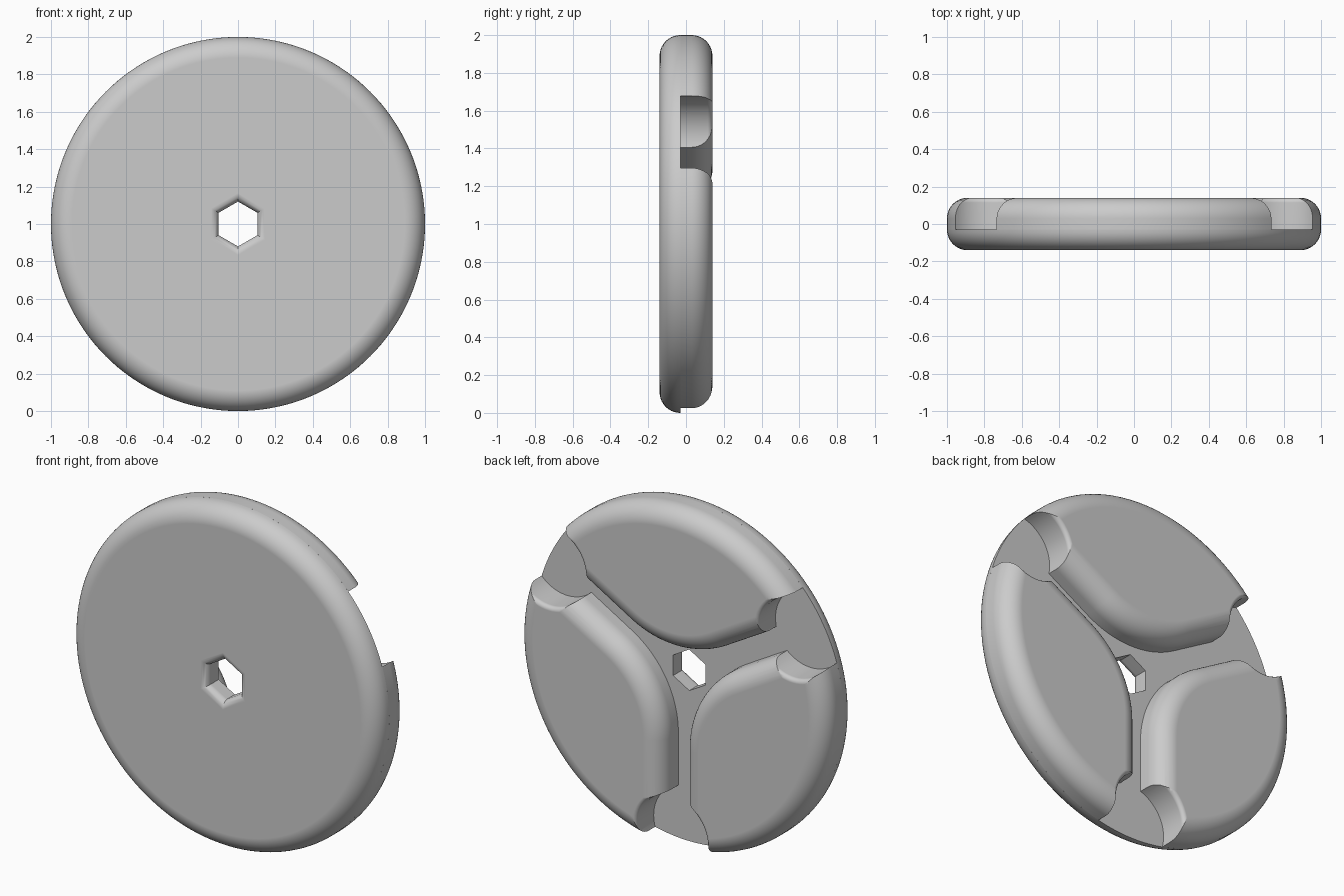
import bpy, bmesh, math
from mathutils import Matrix, Vector

cube = bpy.data.objects.get("Cube")
if cube:
    bpy.data.objects.remove(cube, do_unlink=True)

FRONT, FLOOR, BACK = -0.14, -0.03, 0.14
FILLET = 0.11          # rounding of the rim and pad edges
GAP = 0.07             # half width of the channels
TIP = 0.6              # corner radius of each pad near the hub

grey = bpy.data.materials.new("plain_grey")
grey.use_nodes = True
grey.diffuse_color = (0.6, 0.6, 0.6, 1)
grey.node_tree.nodes["Principled BSDF"].inputs["Base Color"].default_value = (0.6, 0.6, 0.6, 1)


def loft(name, rings, turn=0.0):
    """Skin a stack of equal closed rings, capped at both ends."""
    bm = bmesh.new()
    spin = Matrix.Rotation(-turn, 4, 'Y')
    loops = [[bm.verts.new(spin @ Vector(p) + Vector((0, 0, 1))) for p in r] for r in rings]
    n = len(loops[0])
    for a, b in zip(loops, loops[1:]):
        for i in range(n):
            j = (i + 1) % n
            bm.faces.new((a[i], a[j], b[j], b[i]))
    bm.faces.new(loops[0])
    bm.faces.new(loops[-1])
    bmesh.ops.recalc_face_normals(bm, faces=bm.faces)
    mesh = bpy.data.meshes.new(name)
    bm.to_mesh(mesh)
    bm.free()
    mesh.materials.append(grey)
    obj = bpy.data.objects.new(name, mesh)
    bpy.context.collection.objects.link(obj)
    return obj


def circle(radius, y, sides, cx=0.0, start=0.0):
    return [(cx + radius * math.cos(start + math.tau * i / sides), y,
             radius * math.sin(start + math.tau * i / sides)) for i in range(sides)]


def quarter(radius, steps):
    """Inset and rise of a quarter-round edge, from wall to face."""
    for i in range(steps + 1):
        t = math.pi / 2 * i / steps
        yield radius * (1 - math.cos(t)), radius * math.sin(t)


def pad_outline(inset, y):
    """Rounded-corner sector between two channels, shrunk by inset."""
    centre = (GAP + TIP) / math.sin(math.radians(60))
    pts = []
    for i in range(25):
        a = math.radians(240 + 60 * i / 24)
        pts.append(((TIP - inset) * math.cos(a), y, centre + (TIP - inset) * math.sin(a)))
    rim = 1 - inset
    first = math.radians(30) + math.asin((GAP + inset) / rim)
    for i in range(49):
        a = first + (math.pi - 2 * first) * i / 48
        pts.append((rim * math.cos(a), y, rim * math.sin(a)))
    return pts


def cut(obj, cutter):
    mod = obj.modifiers.new("cut", 'BOOLEAN')
    mod.operation = 'DIFFERENCE'
    mod.solver = 'EXACT'
    mod.object = cutter
    bpy.context.view_layer.objects.active = obj
    bpy.ops.object.modifier_apply(modifier=mod.name)


def finish(obj):
    bpy.ops.object.select_all(action='DESELECT')
    obj.select_set(True)
    bpy.context.view_layer.objects.active = obj
    bpy.ops.object.shade_smooth_by_angle(angle=math.radians(30))
    mod = obj.modifiers.new("flat_faces", 'WEIGHTED_NORMAL')
    mod.keep_sharp = True


# Front plate with rounded rim
plate = loft("front_plate", [circle(1 - d, FLOOR - h, 144) for d, h in quarter(FILLET, 10)])

# Hexagonal hub hole, rounded at the front
lip = 0.04
hole_rings = [circle(0.12, 0.1, 6, start=math.pi / 2)]
hole_rings += [circle(0.12 + d / math.cos(math.pi / 6), FRONT + lip - h, 6, start=math.pi / 2)
               for d, h in quarter(lip, 6)]
hole_rings.append(circle(0.12 + lip / math.cos(math.pi / 6), FRONT - 0.05, 6, start=math.pi / 2))
hub = loft("hub_cutter", hole_rings)
cut(plate, hub)
bpy.data.objects.remove(hub, do_unlink=True)
finish(plate)

# Round finger notches at the outer end of each channel, with a softened lip
edge = 0.025
notch_rings = [circle(0.23, FLOOR - 0.05, 72, 0.91)]
notch_rings += [circle(0.23 + d, BACK - edge + h, 72, 0.91) for d, h in quarter(edge, 4)]
notch_rings.append(circle(0.23 + edge, BACK + 0.05, 72, 0.91))
notches = [loft("notch_cutter", notch_rings, math.radians(a)) for a in (30, 150, 270)]

# Three raised back pads
for k, name in enumerate(("top_pad", "right_pad", "left_pad")):
    rings = [pad_outline(0, FLOOR)]
    rings += [pad_outline(d, BACK - FILLET + h) for d, h in quarter(FILLET, 10)]
    pad = loft(name, rings, math.radians(120 * k))
    for notch in notches:
        cut(pad, notch)
    finish(pad)

for notch in notches:
    bpy.data.objects.remove(notch, do_unlink=True)
